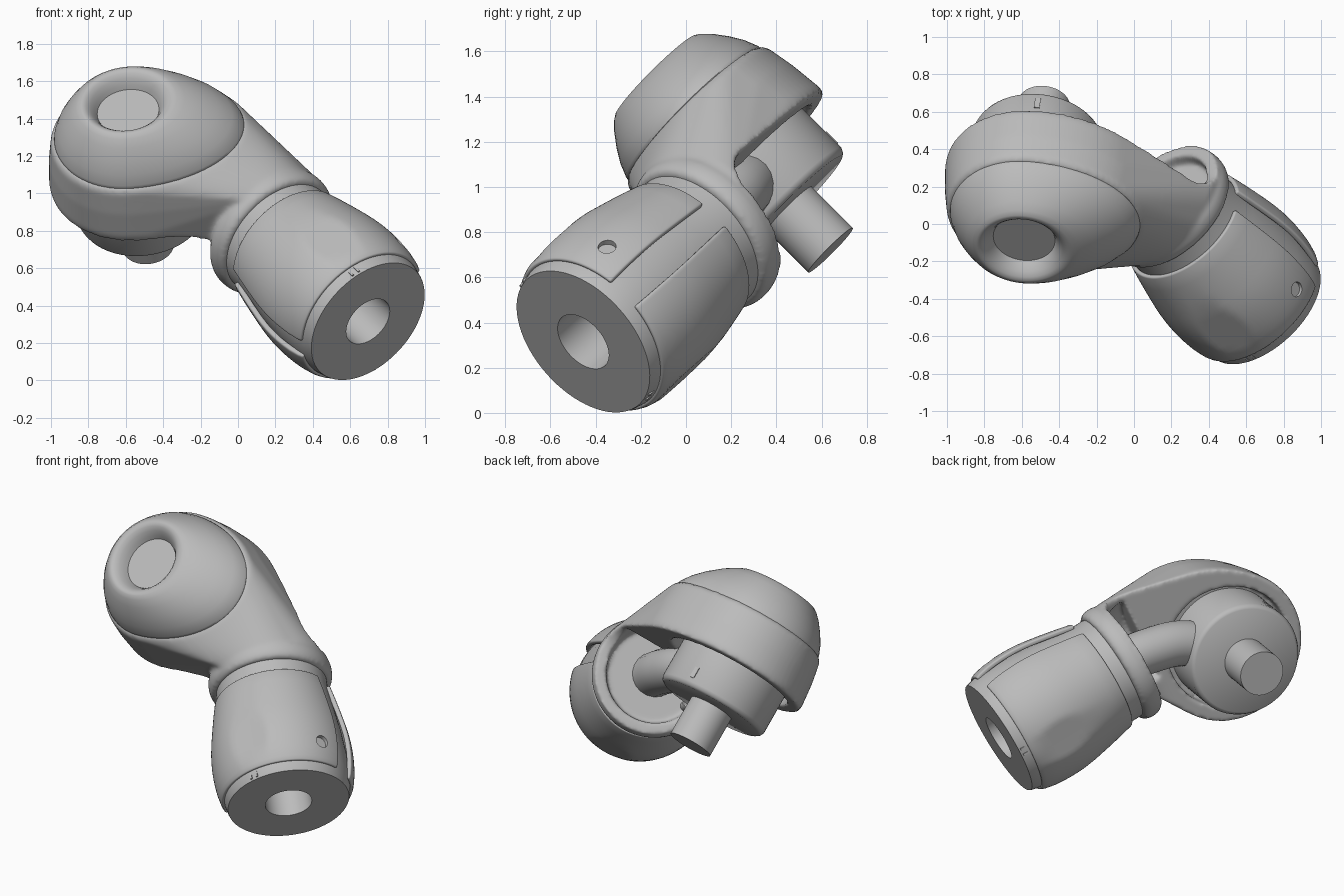
import bpy, bmesh, math
from mathutils import Matrix, Vector

if "Cube" in bpy.data.objects:
    bpy.data.objects.remove(bpy.data.objects["Cube"])

grey = bpy.data.materials.new("plain_grey")
grey.use_nodes = True
grey.diffuse_color = (0.5, 0.5, 0.5, 1)
grey.node_tree.nodes["Principled BSDF"].inputs["Base Color"].default_value = (0.5, 0.5, 0.5, 1)


def frame(x, z, origin):
    """Right-handed frame with exact z and x made square to it."""
    z = Vector(z).normalized()
    x = Vector(x)
    x = (x - x.dot(z) * z).normalized()
    m = Matrix((x, z.cross(x), z)).transposed().to_4x4()
    m.translation = origin
    return m


# Head frame: z runs from the pin end up through the cap, x towards the elbow
HEAD = frame((1, 0, 0), (-0.105, -0.70, 0.70), (-0.48, 0.64, 0.72))
# Arm frame: z runs from the open end face back to the collar
ARM = frame((1, 0, 0), (-0.58, 0.61, 0.54), (0.695, -0.455, 0.315))


def ring(z, r, k=0.0, n=72):
    """Round ring, stretched by k on its +x half into an egg."""
    for i in range(n):
        a = math.tau * i / n
        c = math.cos(a)
        yield Vector((r * c * (1 + (k if c > 0 else 0)), r * math.sin(a), z))


def finish(name, bm, m, angle=35):
    bmesh.ops.transform(bm, matrix=m, verts=bm.verts)
    mesh = bpy.data.meshes.new(name)
    bm.to_mesh(mesh)
    bm.free()
    ob = bpy.data.objects.new(name, mesh)
    bpy.context.collection.objects.link(ob)
    mesh.materials.append(grey)
    shade(ob, angle)
    return ob


def activate(ob):
    bpy.ops.object.select_all(action='DESELECT')
    ob.select_set(True)
    bpy.context.view_layer.objects.active = ob


def shade(ob, angle=35):
    activate(ob)
    bpy.ops.object.shade_smooth_by_angle(angle=math.radians(angle))


def modify(ob, kind, **settings):
    mod = ob.modifiers.new(kind.lower(), kind)
    for key, value in settings.items():
        setattr(mod, key, value)
    activate(ob)
    bpy.ops.object.modifier_apply(modifier=mod.name)


def combine(ob, other, operation='DIFFERENCE'):
    modify(ob, 'BOOLEAN', operation=operation, solver='EXACT', object=other)
    bpy.data.objects.remove(other)


def loft(name, rings, m):
    bm = bmesh.new()
    loops = [[bm.verts.new(p) for p in ring(*spec)] for spec in rings]
    for a, b in zip(loops, loops[1:]):
        for i in range(len(a)):
            j = (i + 1) % len(a)
            bm.faces.new((a[i], a[j], b[j], b[i]))
    bm.faces.new(loops[0])
    bm.faces.new(loops[-1])
    bmesh.ops.recalc_face_normals(bm, faces=bm.faces)
    return finish(name, bm, m)


def block(name, size, m, offset=(0, 0, 0)):
    bm = bmesh.new()
    bmesh.ops.create_cube(bm, size=1)
    bmesh.ops.scale(bm, vec=size, verts=bm.verts)
    bmesh.ops.translate(bm, vec=offset, verts=bm.verts)
    return finish(name, bm, m)


# Elbow shell: hull of the egg-shaped head slab and the upper part of the collar
bm = bmesh.new()
for spec in ((0.485, 0.468, 0.38), (0.55, 0.475, 0.38), (0.70, 0.46, 0.42),
             (0.83, 0.437, 0.45), (0.855, 0.42, 0.45)):
    for p in ring(*spec):
        bm.verts.new(HEAD @ p)
to_head = HEAD.inverted()
for spec in ((0.85, 0.36), (0.97, 0.375)):
    for p in ring(*spec):
        if (to_head @ ARM @ p).y > -0.44:
            bm.verts.new(ARM @ p)
hull = bmesh.ops.convex_hull(bm, input=bm.verts)
spare = {g for g in hull["geom_interior"] + hull["geom_unused"] if isinstance(g, bmesh.types.BMVert)}
bmesh.ops.delete(bm, geom=list(spare), context='VERTS')
bmesh.ops.recalc_face_normals(bm, faces=bm.faces)
shell = finish("elbow_shell", bm, Matrix())
combine(shell, loft("collar", [(0.825, 0.355), (0.84, 0.37), (0.87, 0.379), (0.91, 0.38),
                               (0.94, 0.37), (0.97, 0.34)], ARM), 'UNION')

# Open corner behind the collar and under the head, with a rounded inner edge
n_axis = HEAD.to_3x3().col[2]
corner = ARM @ Vector((0, 0, 0.955)) + n_axis * 0.13
bm = bmesh.new()
bmesh.ops.create_cube(bm, size=1)
bmesh.ops.scale(bm, vec=(1.6, 3, 2), verts=bm.verts)
bmesh.ops.translate(bm, vec=(-0.8, 0, 1), verts=bm.verts)
edge = [e for e in bm.edges if all(abs(v.co.x) < 0.01 and abs(v.co.z) < 0.01 for v in e.verts)]
bmesh.ops.bevel(bm, geom=edge, offset=0.16, segments=8, profile=0.5, affect='EDGES')
combine(shell, finish("corner_cutter", bm, frame(n_axis, ARM.to_3x3().col[2], corner)))
combine(shell, loft("head_recess_cutter", [(0.3, 0.39, 0.1), (0.6, 0.38, 0.1)], HEAD))
combine(shell, loft("dish_cutter", [(0.89, 0.29), (1.1, 0.32)], ARM))
modify(shell, 'REMESH', mode='VOXEL', voxel_size=0.012)
modify(shell, 'SMOOTH', factor=0.5, iterations=12)
shade(shell, 60)

# Head cap with a softly dished button
loft("head_cap", [(0.80, 0.40, 0.45), (0.855, 0.415, 0.46), (0.87, 0.412, 0.46), (0.93, 0.388, 0.42),
                  (0.99, 0.352, 0.36), (1.05, 0.308, 0.25), (1.085, 0.274, 0.14), (1.10, 0.252, 0.07),
                  (1.102, 0.238, 0.03), (1.094, 0.218, 0.01), (1.073, 0.197, 0), (1.045, 0.178, 0),
                  (1.02, 0.166, 0)], HEAD)

# Output flange and pin under the head
loft("output_flange", [(0.62, 0.355), (0.29, 0.355), (0.27, 0.345), (0.26, 0.33)], HEAD)
loft("output_pin", [(0.30, 0.139), (0, 0.139)], HEAD)
block("flange_key", (0.03, 0.012, 0.07), HEAD, (0, 0.354, 0.35))

# Neck tube from the collar dish to the flange
curve = bpy.data.curves.new("neck_tube", 'CURVE')
curve.dimensions = '3D'
curve.bevel_depth = 0.14
curve.bevel_resolution = 8
curve.use_fill_caps = True
path = [(0.74, -0.38, 0.38), (0.54, -0.20, 0.41), (0.34, -0.08, 0.44), (0.10, -0.03, 0.45)]
spline = curve.splines.new('BEZIER')
spline.bezier_points.add(len(path) - 1)
for point, co in zip(spline.bezier_points, path):
    point.co = HEAD @ Vector(co)
    point.handle_left_type = point.handle_right_type = 'AUTO'
tube = bpy.data.objects.new("neck_tube", curve)
bpy.context.collection.objects.link(tube)
curve.materials.append(grey)
activate(tube)
bpy.ops.object.convert(target='MESH')
shade(bpy.context.object)

# Small screw boss beside the tube
boss = ARM @ Matrix.Rotation(math.radians(160), 4, 'Z') @ Matrix.Translation((0.27, 0, 0))
loft("screw_boss", [(0.86, 0.035), (1.0, 0.035), (1.01, 0.028), (1.01, 0.016), (0.99, 0.016)], boss)

# Arm core with a bored end face
loft("arm_core", [(0.86, 0.34), (0.74, 0.34), (0.6, 0.36), (0.45, 0.38), (0.25, 0.396), (0.12, 0.395),
                  (0.05, 0.385), (0.01, 0.376), (0, 0.372), (0, 0.143), (0.4, 0.143)], ARM)

# Two raised arm covers split by straight grooves, each with a shallow flat
PROFILE = [(0.06, 0.400), (0.09, 0.412), (0.15, 0.424), (0.20, 0.429), (0.25, 0.432), (0.30, 0.432),
           (0.35, 0.430), (0.40, 0.425), (0.45, 0.418), (0.55, 0.400), (0.65, 0.380), (0.74, 0.360)]
FLAT = 0.412


def cover(name, start, end, steps=60):
    bm = bmesh.new()
    cols = []
    for i in range(steps + 1):
        a = math.radians(start + (end - start) * i / steps)
        toward = math.cos(a - math.radians((start + end) / 2))
        col = []
        for t, r in PROFILE:
            r = min(r, FLAT / max(toward, 0.5)) - 0.015
            col.append(bm.verts.new((r * math.cos(a), r * math.sin(a), t)))
        cols.append(col)
    for a, b in zip(cols, cols[1:]):
        for j in range(len(PROFILE) - 1):
            bm.faces.new((a[j], b[j], b[j + 1], a[j + 1]))
    ob = finish(name, bm, ARM)
    modify(ob, 'SOLIDIFY', thickness=0.03, offset=0)
    modify(ob, 'BEVEL', width=0.01, segments=3, limit_method='ANGLE', angle_limit=math.radians(50))
    return ob


covers = [cover("upper_cover", -177, -17), cover("lower_cover", 5, 167)]
# Screw hole in the upper cover
hole = ARM @ Matrix.Rotation(math.radians(-35), 4, 'Z') @ Matrix.Translation((0.405, 0, 0.19)) \
    @ Matrix.Rotation(math.radians(90), 4, 'Y')
combine(covers[0], loft("hole_cutter", [(0, 0.04), (0.1, 0.04)], hole))
for ob in covers:
    shade(ob, 40)

# Index ribs on the end ring
for a in (-101, 79):
    for side in (-0.02, 0.02):
        block("index_rib", (0.03, 0.012, 0.05), ARM @ Matrix.Rotation(math.radians(a), 4, 'Z'),
              (0.369, side, 0.035))
